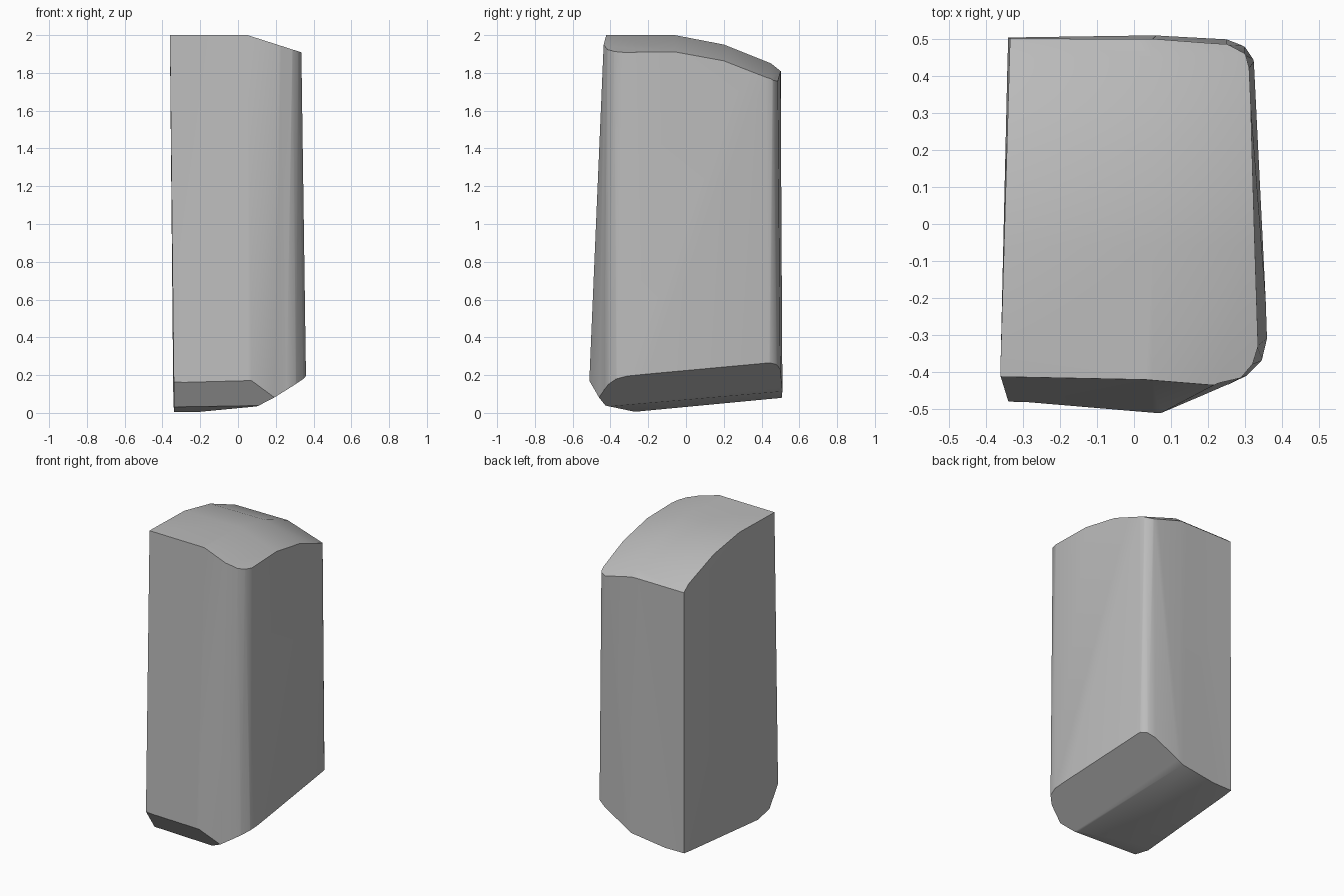
import bpy, bmesh, math
from mathutils import Vector

cube = bpy.data.objects.get("Cube")
if cube:
    bpy.data.objects.remove(cube, do_unlink=True)

# Single grey material
grey = bpy.data.materials.new("plain grey")
grey.use_nodes = True
grey.diffuse_color = (0.5, 0.5, 0.5, 1)
grey.node_tree.nodes["Principled BSDF"].inputs["Base Color"].default_value = (0.5, 0.5, 0.5, 1)

# Matching outlines of the flared block: foot and crown
foot = [(-.34, -.48), (.05, -.51), (.25, -.435), (.305, -.41), (.345, -.37), (.36, -.31),
        (.325, .44), (.3, .48), (.25, .5), (.06, .51), (-.34, .505)]
crown = [(-.36, -.415), (.05, -.425), (.23, -.43), (.29, -.415), (.32, -.38), (.335, -.33),
         (.31, .42), (.298, .46), (.25, .485), (.05, .5), (-.335, .502)]
FOOT_Z, CROWN_Z = 0.18, 1.95

bm = bmesh.new()


def ring(z):
    t = (z - FOOT_Z) / (CROWN_Z - FOOT_Z)
    return [bm.verts.new((*Vector(a).lerp(Vector(b), t), z)) for a, b in zip(foot, crown)]


# Overlong block, trimmed by the planes below
low, high = ring(-0.1), ring(2.1)
for i in range(len(foot)):
    j = (i + 1) % len(foot)
    bm.faces.new((low[i], low[j], high[j], high[i]))
bm.faces.new(low[::-1])
bm.faces.new(high)
bmesh.ops.triangulate(bm, faces=bm.faces[:])


def trim(point, slope_x, slope_y, side):
    """Cut along z = slope_x * x + slope_y * y through point; side 1 trims above, -1 below."""
    normal = Vector((-slope_x, -slope_y, 1)) * side
    cut = bmesh.ops.bisect_plane(bm, geom=bm.verts[:] + bm.edges[:] + bm.faces[:], dist=1e-5,
                                 plane_co=point, plane_no=normal, clear_outer=True)
    rim = [e for e in cut["geom_cut"] if isinstance(e, bmesh.types.BMEdge) and e.is_boundary]
    if rim:
        bmesh.ops.holes_fill(bm, edges=rim, sides=0)


# Domed top: falls in steps to the back, and slopes down to the left side
dome = [(-.06, 2.0), (.2, 1.95), (.45, 1.85), (.5, 1.81)]
slopes = [0] + [(b[1] - a[1]) / (b[0] - a[0]) for a, b in zip(dome, dome[1:])]
for (y, z), slope in zip([dome[0]] + dome[:-1], slopes):
    trim((.05, y, z), 0, slope, 1)
    trim((.05, y, z), -.32, slope, 1)

# Underside: flat part, gentle rise, side bevel, then the two front bevels
trim((-.2, -.28, .005), 0, .095, -1)
trim((-.2, -.28, .005), .138, .095, -1)
trim((.09, -.28, .045), .57, .12, -1)
trim((0, -.28, .008), 0, -.21, -1)
trim((0, -.42, .04), -.1, -1.5, -1)

bmesh.ops.remove_doubles(bm, verts=bm.verts[:], dist=0.0005)
bmesh.ops.recalc_face_normals(bm, faces=bm.faces[:])

mesh = bpy.data.meshes.new("rounded_block")
bm.to_mesh(mesh)
bm.free()
mesh.materials.append(grey)
block = bpy.data.objects.new("rounded_block", mesh)
bpy.context.collection.objects.link(block)

# Smooth rounded corners, crisp rims
bpy.ops.object.select_all(action='DESELECT')
block.select_set(True)
bpy.context.view_layer.objects.active = block
bpy.ops.object.shade_smooth_by_angle(angle=math.radians(32))
